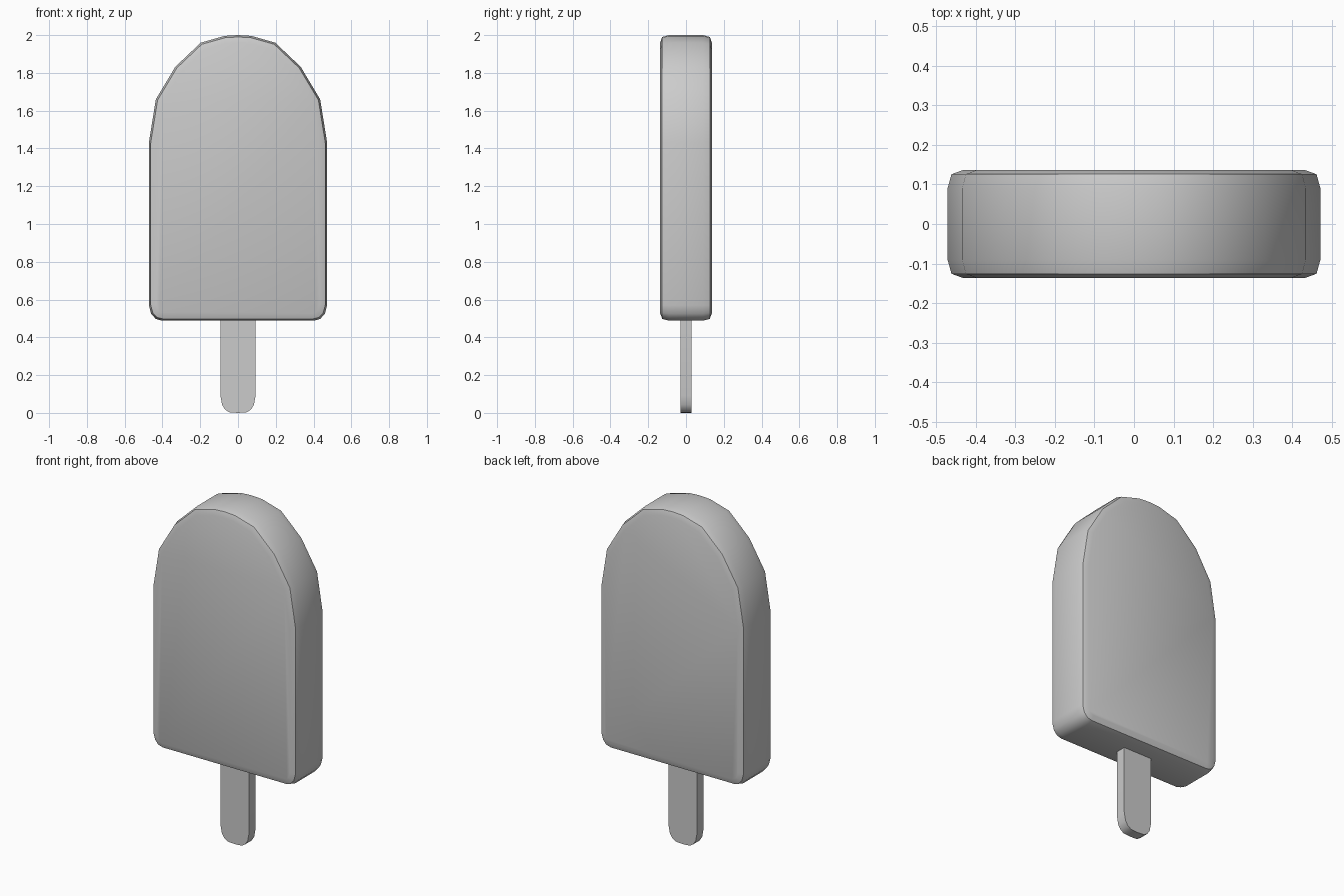
import bpy, bmesh, math
from mathutils import Vector

if "Cube" in bpy.data.objects:
    bpy.data.objects.remove(bpy.data.objects["Cube"])


def mirrored(half):
    """Close a right-hand half outline (bottom to top) by mirroring in x."""
    left = [(-x, z) for x, z in reversed(half) if x > 0]
    return [Vector(p) for p in half + left]


def inset(pts, d):
    """Move every side of a counter-clockwise outline inwards by d."""
    out = []
    for i, p in enumerate(pts):
        a = (p - pts[i - 1]).normalized()
        b = (pts[(i + 1) % len(pts)] - p).normalized()
        na, nb = Vector((-a.y, a.x)), Vector((-b.y, b.x))
        out.append(p + (na + nb) * (d / (1 + na.dot(nb))))
    return out


def slab(name, outline, section):
    """Loft the outline through (y, inset) stations and cap both ends."""
    bm = bmesh.new()
    rings = [[bm.verts.new((p.x, y, p.y)) for p in inset(outline, d)]
             for y, d in section]
    n = len(outline)
    for r, s in zip(rings, rings[1:]):
        for i in range(n):
            j = (i + 1) % n
            bm.faces.new((r[i], r[j], s[j], s[i]))
    bm.faces.new(rings[0])
    bm.faces.new(rings[-1])
    bmesh.ops.recalc_face_normals(bm, faces=bm.faces)
    mesh = bpy.data.meshes.new(name)
    bm.to_mesh(mesh)
    bm.free()
    obj = bpy.data.objects.new(name, mesh)
    bpy.context.collection.objects.link(obj)
    bpy.ops.object.select_all(action='DESELECT')
    obj.select_set(True)
    bpy.context.view_layer.objects.active = obj
    bpy.ops.object.shade_smooth_by_angle(angle=math.radians(35))
    return obj


# Ice body: arched outline with softened front and back rims
body = mirrored([(0.40, 0.488), (0.435, 0.497), (0.46, 0.525), (0.472, 0.57),
                 (0.472, 1.43), (0.435, 1.66), (0.332, 1.832),
                 (0.197, 1.96), (0.07, 1.996), (0, 2.0)])
rim = [(0.09, 0), (0.126, 0.01), (0.137, 0.04)]
slab("ice_body", body, [(-y, d) for y, d in reversed(rim)] + rim)

# Stick: thin flat bar with a rounded lower end, running up into the body
stick = mirrored([(0.045, 0.003), (0.068, 0.017), (0.084, 0.042),
                  (0.093, 0.09), (0.093, 0.56)])
stick.append(Vector((0, 0)))
slab("stick", stick, [(-0.03, 0), (0.03, 0)])
